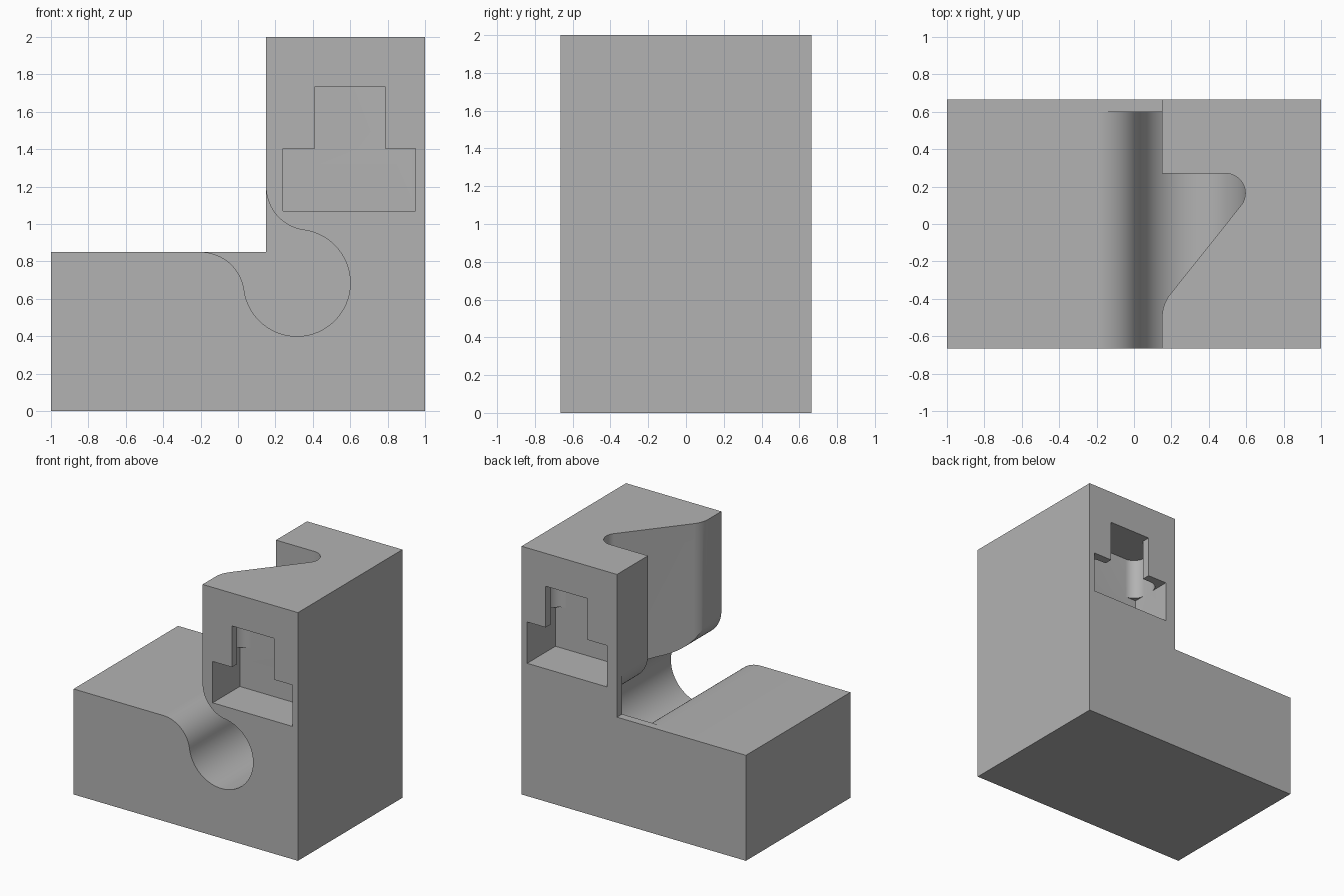
import bpy, bmesh
from math import sin, cos, radians
from mathutils import Vector

cube = bpy.data.objects.get("Cube")
if cube:
    bpy.data.objects.remove(cube, do_unlink=True)

grey = bpy.data.materials.new("plain_grey")
grey.use_nodes = True
colour = (0.45, 0.45, 0.45, 1)
grey.diffuse_color = colour
grey.node_tree.nodes["Principled BSDF"].inputs["Base Color"].default_value = colour


def arc(cx, cy, r, start, end, steps=16):
    """Points on an arc, angles in degrees."""
    angles = [radians(start + (end - start) * i / steps) for i in range(steps + 1)]
    return [(cx + r * cos(a), cy + r * sin(a)) for a in angles]


def prism(name, points, axis, low, high):
    """Extrude a flat outline along Y (points are x, z) or Z (points are x, y)."""
    bm = bmesh.new()

    def place(p, h):
        return Vector((p[0], h, p[1])) if axis == "Y" else Vector((p[0], p[1], h))

    face = bm.faces.new([bm.verts.new(place(p, low)) for p in points])
    moved = bmesh.ops.extrude_face_region(bm, geom=[face])["geom"]
    shift = place((0, 0), high - low)
    bmesh.ops.translate(bm, vec=shift, verts=[v for v in moved if isinstance(v, bmesh.types.BMVert)])
    bmesh.ops.recalc_face_normals(bm, faces=bm.faces)
    mesh = bpy.data.meshes.new(name)
    bm.to_mesh(mesh)
    bm.free()
    mesh.materials.append(grey)
    obj = bpy.data.objects.new(name, mesh)
    bpy.context.collection.objects.link(obj)
    return obj


def rectangle(x0, x1, y0, y1):
    return [(x0, y0), (x1, y0), (x1, y1), (x0, y1)]


def rounded(x0, x1, y0, y1, r):
    return (arc(x0 + r, y0 + r, r, 180, 270, 10) + arc(x1 - r, y0 + r, r, 270, 360, 10)
            + arc(x1 - r, y1 - r, r, 0, 90, 10) + arc(x0 + r, y1 - r, r, 90, 180, 10))


def cut(target, cutter):
    cutter.hide_render = True
    mod = target.modifiers.new("cut", "BOOLEAN")
    mod.operation = "DIFFERENCE"
    mod.solver = "EXACT"
    mod.object = cutter
    bpy.context.view_layer.objects.active = target
    bpy.ops.object.modifier_apply(modifier=mod.name)
    bpy.data.objects.remove(cutter, do_unlink=True)


# L-shaped body
half = 0.665
body = prism("bracket_body", [(-1, 0), (1, 0), (1, 2), (0.15, 2), (0.15, 0.85), (-1, 0.85)],
             "Y", -half, half)

# Round channel with flared mouth, closed by a thin back wall
channel = ([(-0.2, 0.95)] + arc(-0.2, 0.615, 0.235, 90, 7.7)
           + arc(0.315, 0.685, 0.285, 187.7, 442.3, 48)[1:]
           + arc(0.385, 1.2, 0.235, 262.3, 180)[1:] + [(0.1, 1.2)])
cut(body, prism("channel_cutter", channel, "Y", -0.8, 0.6))

# Hooked notch down through the upright
notch = ([(0.1, 0.27)] + [(0.1, -0.5)] + arc(0.35, -0.5, 0.2, 180, 141.5)
         + arc(0.49, 0.165, 0.105, -38.5, 90, 24))
cut(body, prism("notch_cutter", notch, "Z", 0.7, 2.2))

# Undercut hanger pockets on front and back
lip = 0.067
for side, depth in ((-1, 0.345), (1, 0.36)):
    def span(near, far):
        return sorted((side * (half - near), side * (half - far)))

    cut(body, prism("entry_cutter", rectangle(0.24, 0.95, 1.07, 1.403), "Y", *span(-0.1, depth)))
    cut(body, prism("undercut_cutter", rounded(0.24, 0.95, *span(lip, depth), 0.1), "Z", 1.3, 1.735))
    cut(body, prism("slot_cutter", rectangle(0.412, 0.785, 1.3, 1.735), "Y", *span(-0.1, 0.2)))

# Smooth curves, sharp edges
bpy.ops.object.select_all(action="DESELECT")
body.select_set(True)
bpy.context.view_layer.objects.active = body
bpy.ops.object.shade_smooth_by_angle(angle=radians(25))
